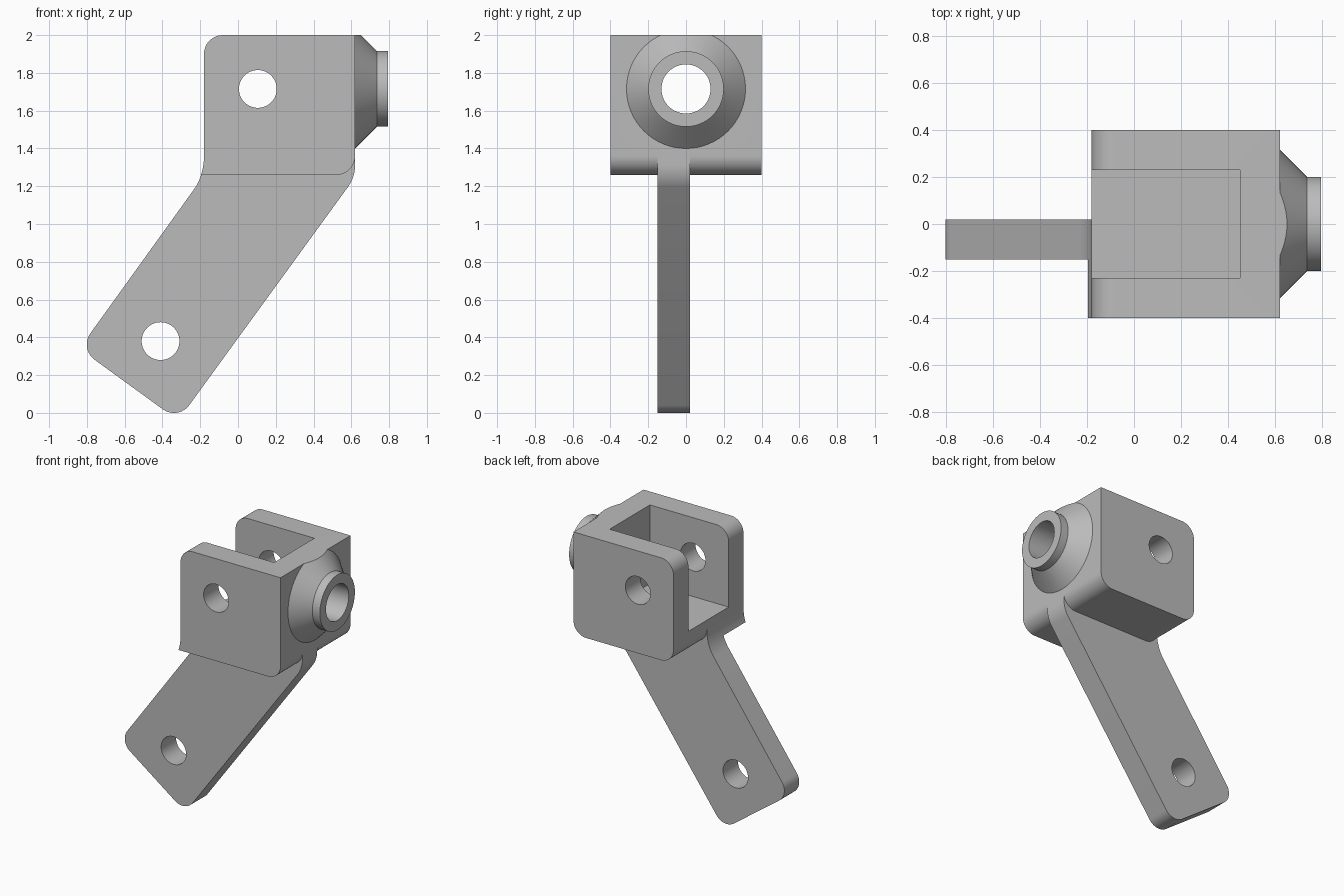
import bpy, bmesh, math
from mathutils import Vector

if "Cube" in bpy.data.objects:
    bpy.data.objects.remove(bpy.data.objects["Cube"])

grey = bpy.data.materials.new("plain grey")
grey.use_nodes = True
colour = (0.5, 0.5, 0.5, 1)
grey.diffuse_color = colour
grey.node_tree.nodes["Principled BSDF"].inputs["Base Color"].default_value = colour


def finish(name, bm):
    bmesh.ops.recalc_face_normals(bm, faces=bm.faces)
    mesh = bpy.data.meshes.new(name)
    bm.to_mesh(mesh)
    bm.free()
    mesh.materials.append(grey)
    obj = bpy.data.objects.new(name, mesh)
    bpy.context.collection.objects.link(obj)
    return obj


def rounded(corners, steps=12):
    """Outline from (x, z, radius) corners, each radius turned into an arc."""
    out = []
    for i, (x, z, r) in enumerate(corners):
        p = Vector((x, z))
        if r == 0:
            out.append(p)
            continue
        a = (Vector(corners[i - 1][:2]) - p).normalized()
        b = (Vector(corners[(i + 1) % len(corners)][:2]) - p).normalized()
        half = a.angle(b) / 2
        centre = p + (a + b).normalized() * r / math.sin(half)
        start = p + a * r / math.tan(half) - centre
        end = p + b * r / math.tan(half) - centre
        sweep = math.pi - 2 * half
        for k in range(steps + 1):
            t = k / steps
            out.append(centre + (start * math.sin((1 - t) * sweep)
                                 + end * math.sin(t * sweep)) / math.sin(sweep))
    return out


def plate(name, outline, y0, y1):
    bm = bmesh.new()
    face = bm.faces.new([bm.verts.new((p[0], y0, p[1])) for p in outline])
    new = bmesh.ops.extrude_face_region(bm, geom=[face])["geom"]
    bmesh.ops.translate(bm, vec=(0, y1 - y0, 0),
                        verts=[v for v in new if isinstance(v, bmesh.types.BMVert)])
    return finish(name, bm)


def turned(name, profile, axis, centre, n=64):
    """Solid of (distance, radius) rings along the x or y axis."""
    bm = bmesh.new()
    rings = []
    for d, r in profile:
        ring = []
        for k in range(n):
            a = 2 * math.pi * k / n
            c, s = r * math.cos(a), r * math.sin(a)
            p = Vector((d, c, s) if axis == "x" else (c, d, s))
            ring.append(bm.verts.new(p + Vector(centre)))
        rings.append(ring)
    for lo, hi in zip(rings, rings[1:]):
        for k in range(n):
            bm.faces.new((lo[k], lo[k - 1], hi[k - 1], hi[k]))
    bm.faces.new(rings[0])
    bm.faces.new(rings[-1])
    return finish(name, bm)


def combine(target, tool, operation):
    mod = target.modifiers.new(operation, "BOOLEAN")
    mod.operation, mod.solver, mod.object = operation, "EXACT", tool
    bpy.context.view_layer.objects.active = target
    bpy.ops.object.modifier_apply(modifier=mod.name)
    bpy.data.objects.remove(tool)


LEFT, RIGHT, BASE, TOP, HOLE_Z = -0.18, 0.62, 1.26, 2.0, 1.715
ARM_BACK = 0.02

# Clevis block: the front part flares into the arm, the rear part is rounded
upper = [(LEFT, TOP, 0.1), (RIGHT, TOP, 0), (RIGHT, BASE, 0.1)]
flare = [Vector((-0.48 + 0.3 * math.cos(a), 1.357 - 0.3 * math.sin(a)))
         for a in [math.asin(0.097 / 0.3) * k / 5 for k in range(5, -1, -1)]]
corners = rounded(upper + [(LEFT, BASE, 0)])[:-1]
body = plate("bracket", corners + flare, -0.4, ARM_BACK)
rear = plate("rear_block", rounded(upper + [(LEFT, BASE, 0.1)]), ARM_BACK, 0.4)
combine(body, rear, "UNION")

# Slanted arm
arm = plate("arm", rounded([(LEFT, 1.4, 0), (RIGHT, 1.4, 0), (RIGHT, 1.248, 0.2),
                            (-0.317, -0.04, 0.1), (-0.84, 0.34, 0.1),
                            (LEFT, 1.257, 0.3)]), -0.15, ARM_BACK)
combine(body, arm, "UNION")

# Conical boss, trimmed level with the top of the block
boss = turned("boss", [(0.6, 0.335), (0.735, 0.2), (0.795, 0.2)], "x", (0, 0, HOLE_Z))
trim = plate("trim", [(0, TOP), (1, TOP), (1, 2.3), (0, 2.3)], -0.6, 0.6)
combine(boss, trim, "DIFFERENCE")
combine(body, boss, "UNION")

# Open slot and the round holes
slot = plate("slot", [(-0.6, 1.43), (0.45, 1.43), (0.45, 2.3), (-0.6, 2.3)], -0.23, 0.23)
combine(body, slot, "DIFFERENCE")
bore = turned("bore", [(0.3, 0.13), (1, 0.13)], "x", (0, 0, HOLE_Z))
combine(body, bore, "DIFFERENCE")
for x, z in ((0.105, HOLE_Z), (-0.41, 0.38)):
    pin = turned("pin_hole", [(-0.6, 0.1), (0.6, 0.1)], "y", (x, 0, z))
    combine(body, pin, "DIFFERENCE")

body.select_set(True)
bpy.context.view_layer.objects.active = body
bpy.ops.object.shade_smooth_by_angle(angle=math.radians(25))
